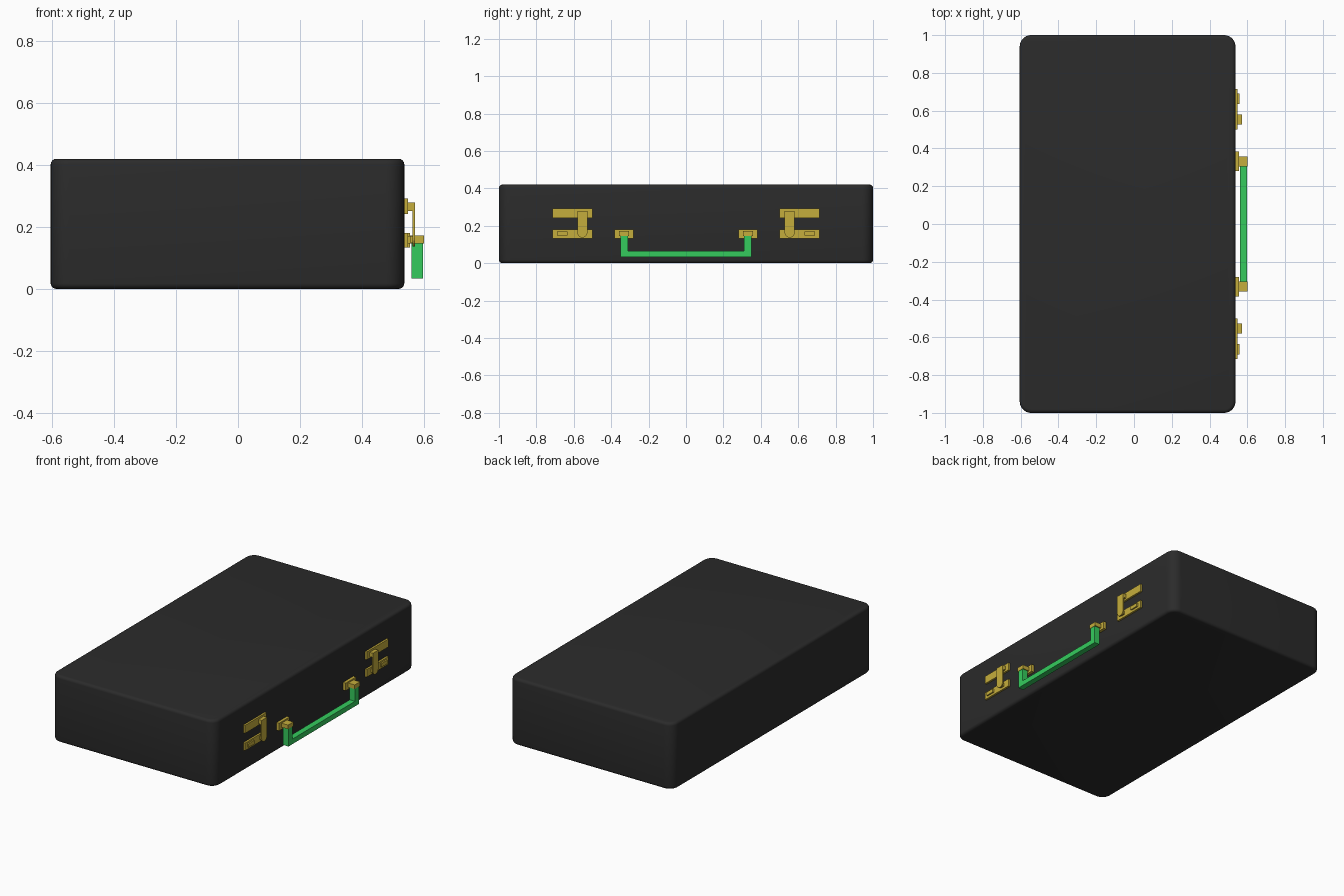
import bpy, bmesh, math

if "Cube" in bpy.data.objects:
    bpy.data.objects.remove(bpy.data.objects["Cube"])


def material(name, color):
    m = bpy.data.materials.new(name)
    m.diffuse_color = (*color, 1)
    m.use_nodes = True
    m.node_tree.nodes["Principled BSDF"].inputs["Base Color"].default_value = m.diffuse_color
    return m


BLACK = material("black_shell", (0.024, 0.024, 0.024))
GOLD = material("brass", (0.56, 0.42, 0.045))
GREEN = material("green_grip", (0.035, 0.6, 0.11))


def finish(name, bm, mat):
    bmesh.ops.recalc_face_normals(bm, faces=bm.faces)
    me = bpy.data.meshes.new(name)
    bm.to_mesh(me)
    bm.free()
    me.materials.append(mat)
    ob = bpy.data.objects.new(name, me)
    bpy.context.collection.objects.link(ob)
    return ob


def box_bm(x, y, z):
    bm = bmesh.new()
    bmesh.ops.create_cube(bm, size=1)
    for v in bm.verts:
        for i, (lo, hi) in enumerate((x, y, z)):
            v.co[i] = lo if v.co[i] < 0 else hi
    return bm


def box(name, x, y, z, mat=GOLD):
    return finish(name, box_bm(x, y, z), mat)


def prism(name, profile, x, mat):
    # extrude a (y, z) outline along x
    bm = bmesh.new()
    face = bm.faces.new([bm.verts.new((x[0], p, q)) for p, q in profile])
    ext = bmesh.ops.extrude_face_region(bm, geom=[face])
    for v in ext["geom"]:
        if isinstance(v, bmesh.types.BMVert):
            v.co.x = x[1]
    return finish(name, bm, mat)


# case shell: large vertical corner radius, small rounded rims
FACE = 0.537
bm = box_bm((-0.605, FACE), (-1, 1), (0, 0.42))
upright = [e for e in bm.edges if abs(e.verts[0].co.z - e.verts[1].co.z) > 0.1]
bmesh.ops.bevel(bm, geom=upright, offset=0.06, segments=8, profile=0.5, affect='EDGES')
rims = [e for e in bm.edges if abs(e.verts[0].co.z - e.verts[1].co.z) < 1e-4]
bmesh.ops.bevel(bm, geom=rims, offset=0.018, segments=4, profile=0.5, affect='EDGES')
case = finish("case_shell", bm, BLACK)
bpy.context.view_layer.objects.active = case
case.select_set(True)
bpy.ops.object.shade_smooth_by_angle(angle=math.radians(35))

IN = FACE - 0.005
for side, s in (("left", -1), ("right", 1)):
    def span(a, b):
        return tuple(sorted((s * a, s * b)))

    # latch plates, button and hinge block
    box(f"latch_upper_plate_{side}", (IN, 0.549), span(0.50, 0.714), (0.242, 0.292))
    box(f"latch_lower_plate_{side}", (IN, 0.549), span(0.50, 0.714), (0.133, 0.181))
    box(f"latch_button_{side}", (IN, 0.558), span(0.634, 0.69), (0.147, 0.17))
    box(f"latch_hinge_{side}", (IN, 0.572), span(0.527, 0.581), (0.252, 0.279))
    # hasp with rounded lower end
    c, r, zc = s * 0.554, 0.027, 0.164
    arc = [(c + r * math.cos(math.pi + math.pi * i / 10),
            zc + r * math.sin(math.pi + math.pi * i / 10)) for i in range(11)]
    prism(f"latch_hasp_{side}", arc + [(c + r, 0.279), (c - r, 0.279)], (0.564, 0.572), GOLD)
    box(f"latch_catch_{side}", (IN, 0.564), span(0.54, 0.568), (0.148, 0.17))
    # handle mount
    box(f"handle_mount_plate_{side}", (IN, 0.555), span(0.28, 0.383), (0.133, 0.181))
    box(f"handle_mount_lug_{side}", (IN, 0.6), span(0.305, 0.358), (0.146, 0.172))

# U-shaped handle hanging from the lugs
outer, inner = 0.351, 0.311
prism("handle", [(-outer, 0.15), (-outer, 0.034), (outer, 0.034), (outer, 0.15),
                 (inner, 0.15), (inner, 0.066), (-inner, 0.066), (-inner, 0.15)],
      (0.561, 0.598), GREEN)
